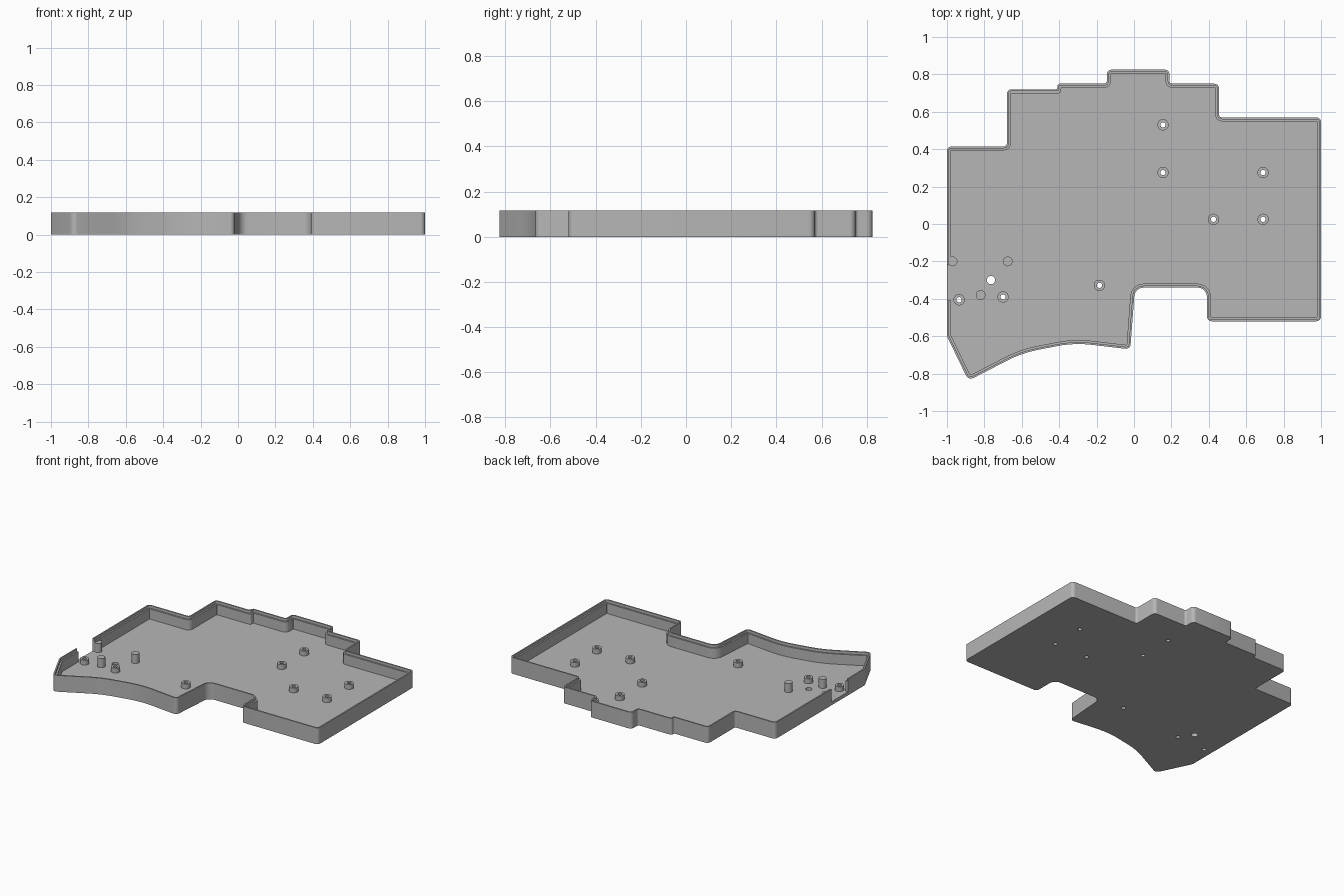
import bpy, bmesh, math
from mathutils import Vector

if "Cube" in bpy.data.objects:
    bpy.data.objects.remove(bpy.data.objects["Cube"])

HEIGHT, LEDGE, FLOOR = 0.117, 0.098, 0.025
LIP, WALL = 0.01, 0.021

grey = bpy.data.materials.new("plain grey")
grey.use_nodes = True
grey.diffuse_color = (0.47, 0.47, 0.47, 1)
grey.node_tree.nodes["Principled BSDF"].inputs["Base Color"].default_value = grey.diffuse_color

# Tray outline, counter-clockwise: x, y, corner radius
R = 0.025
OUTLINE = [
    (-0.885, -0.837, 0.03), (-0.60, -0.69, 0.6), (-0.32, -0.635, 0.6), (-0.02, -0.67, R),
    (0.005, -0.34, 0.05), (0.39, -0.34, 0.05), (0.39, -0.52, R), (1, -0.52, R),
    (1, 0.57, R), (0.455, 0.57, 0.015), (0.455, 0.75, R), (0.19, 0.75, 0.015),
    (0.19, 0.825, R), (-0.145, 0.825, R), (-0.145, 0.75, 0.015), (-0.41, 0.75, 0.015),
    (-0.41, 0.72, 0.01), (-0.68, 0.72, R), (-0.68, 0.415, 0.015), (-1, 0.415, R),
    (-1, -0.6, 0.03),
]


def finish(name, bm):
    mesh = bpy.data.meshes.new(name)
    bmesh.ops.recalc_face_normals(bm, faces=bm.faces)
    bm.to_mesh(mesh)
    bm.free()
    mesh.materials.append(grey)
    obj = bpy.data.objects.new(name, mesh)
    bpy.context.collection.objects.link(obj)
    return obj


def smooth(obj):
    bpy.ops.object.select_all(action="DESELECT")
    obj.select_set(True)
    bpy.context.view_layer.objects.active = obj
    bpy.ops.object.shade_smooth_by_angle(angle=math.radians(35))


def rounded_outline(inset, steps=6):
    """Outline moved inward, with every corner rounded by an arc."""
    pts = [Vector(p[:2]) for p in OUTLINE]
    n = len(pts)
    dirs = [(pts[(i + 1) % n] - pts[i]).normalized() for i in range(n)]
    moved = []
    for i in range(n):
        a, b = (Vector((-d.y, d.x)) for d in (dirs[i - 1], dirs[i]))
        moved.append(pts[i] + (a + b) * inset / (1 + a.dot(b)))
    loop = []
    for i, p in enumerate(moved):
        d1, d2 = dirs[i - 1], dirs[i]
        turn = math.acos(max(-1, min(1, d1.dot(d2))))
        convex = d1.x * d2.y - d1.y * d2.x > 0
        radius = max(OUTLINE[i][2] - inset, 0.004) if convex else OUTLINE[i][2] + inset
        room = 0.45 * min((p - moved[i - 1]).length, (p - moved[(i + 1) % n]).length)
        t = min(radius * math.tan(turn / 2), room)
        start, end, w = p - d1 * t, p + d2 * t, math.cos(turn / 2)
        for k in range(steps + 1):
            u = k / steps
            f0, f1, f2 = (1 - u) ** 2, 2 * u * (1 - u) * w, u * u
            loop.append((start * f0 + p * f1 + end * f2) / (f0 + f1 + f2))
    return loop


def stack(bm, rings, closed=False):
    """Skin a list of equal rings of vertices."""
    pairs = list(zip(rings, rings[1:])) + ([(rings[-1], rings[0])] if closed else [])
    for a, b in pairs:
        for i in range(len(a)):
            j = (i + 1) % len(a)
            bm.faces.new((a[i], a[j], b[j], b[i]))


def circle(bm, x, y, r, z, n=32):
    return [bm.verts.new((x + r * math.cos(math.tau * i / n),
                          y + r * math.sin(math.tau * i / n), z)) for i in range(n)]


def add_cylinder(bm, x, y, r, z0, z1):
    low, high = circle(bm, x, y, r, z0), circle(bm, x, y, r, z1)
    stack(bm, [low, high])
    bm.faces.new(low)
    bm.faces.new(high)


# Tray: floor and wall with a raised outer lip
bm = bmesh.new()
section = [(0, 0), (0, HEIGHT), (LIP, HEIGHT), (LIP, LEDGE), (WALL, LEDGE), (WALL, FLOOR)]
rings = [[bm.verts.new((p.x, p.y, z)) for p in rounded_outline(d)] for d, z in section]
stack(bm, rings)
bm.faces.new(rings[0])
bm.faces.new(rings[-1])
tray = finish("tray", bm)

SCREWS = [(0.155, 0.53), (0.155, 0.275), (0.69, 0.275), (0.69, 0.025), (0.425, 0.025),
          (-0.185, -0.328), (-0.70, -0.39), (-0.935, -0.405)]
PINS = [(-0.97, -0.20), (-0.675, -0.20), (-0.82, -0.38)]

# Cutters: screw holes, button hole, connector opening in the left wall
bm = bmesh.new()
for x, y in SCREWS:
    add_cylinder(bm, x, y, 0.014, -0.05, 0.06)
add_cylinder(bm, -0.765, -0.30, 0.022, -0.05, 0.06)
holes = finish("hole_cutter", bm)

bm = bmesh.new()
bmesh.ops.create_cube(bm, size=1)
for v in bm.verts:
    v.co = (-1.01 + v.co.x * 0.08, -0.315 + v.co.y * 0.19, FLOOR + 0.1 + v.co.z * 0.2)
opening = finish("opening_cutter", bm)

for cutter in (holes, opening):
    mod = tray.modifiers.new("cut", "BOOLEAN")
    mod.operation, mod.solver, mod.object = "DIFFERENCE", "EXACT", cutter
    bpy.context.view_layer.objects.active = tray
    bpy.ops.object.modifier_apply(modifier=mod.name)
    bpy.data.objects.remove(cutter)
smooth(tray)

# Hollow screw posts
for i, (x, y) in enumerate(SCREWS):
    bm = bmesh.new()
    top = FLOOR + 0.034
    stack(bm, [circle(bm, x, y, r, z) for r, z in
               ((0.03, FLOOR), (0.03, top), (0.014, top), (0.014, FLOOR))], closed=True)
    smooth(finish(f"screw_post_{i + 1}", bm))

# Solid support pins
for i, (x, y) in enumerate(PINS):
    bm = bmesh.new()
    add_cylinder(bm, x, y, 0.026, FLOOR - 0.005, 0.09)
    smooth(finish(f"support_pin_{i + 1}", bm))
